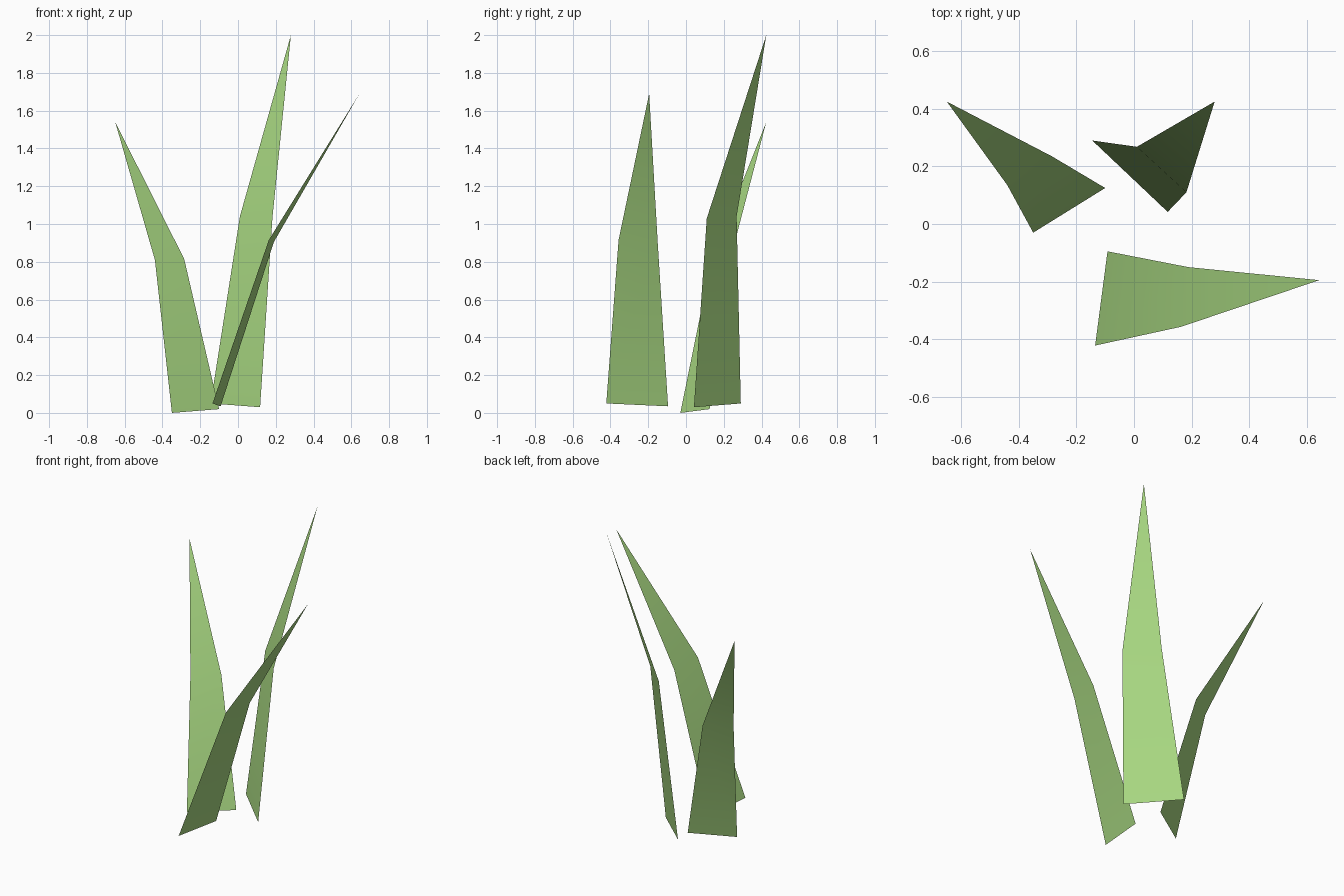
import bpy
import bmesh

if "Cube" in bpy.data.objects:
    bpy.data.objects.remove(bpy.data.objects["Cube"])

green = bpy.data.materials.new("grass_green")
green.diffuse_color = (0.39, 0.68, 0.22, 1)
green.use_nodes = True
green.node_tree.nodes["Principled BSDF"].inputs["Base Color"].default_value = green.diffuse_color


def blade(name, base, bend, tip):
    """One flat grass blade: a tapering strip that bends, then ends in a point."""
    bm = bmesh.new()
    b0, b1 = [bm.verts.new(p) for p in base]
    m0, m1 = [bm.verts.new(p) for p in bend]
    t = bm.verts.new(tip)
    for verts in ((b0, b1, m1, m0), (m0, m1, t)):
        bm.faces.new(verts).smooth = True
    mesh = bpy.data.meshes.new(name)
    bm.to_mesh(mesh)
    bm.free()
    mesh.materials.append(green)
    obj = bpy.data.objects.new(name, mesh)
    bpy.context.collection.objects.link(obj)


# Left blade, leaning back and left
blade("left_blade",
      [(-0.35, -0.03, 0.0), (-0.10, 0.125, 0.02)],
      [(-0.44, 0.135, 0.81), (-0.285, 0.235, 0.815)],
      (-0.65, 0.425, 1.54))

# Tall back blade
blade("back_blade",
      [(-0.145, 0.29, 0.05), (0.117, 0.042, 0.03)],
      [(0.01, 0.268, 1.04), (0.182, 0.11, 1.03)],
      (0.28, 0.425, 2.0))

# Right blade, leaning right
blade("right_blade",
      [(-0.135, -0.422, 0.05), (-0.092, -0.095, 0.035)],
      [(0.163, -0.357, 0.915), (0.19, -0.15, 0.905)],
      (0.643, -0.195, 1.69))
